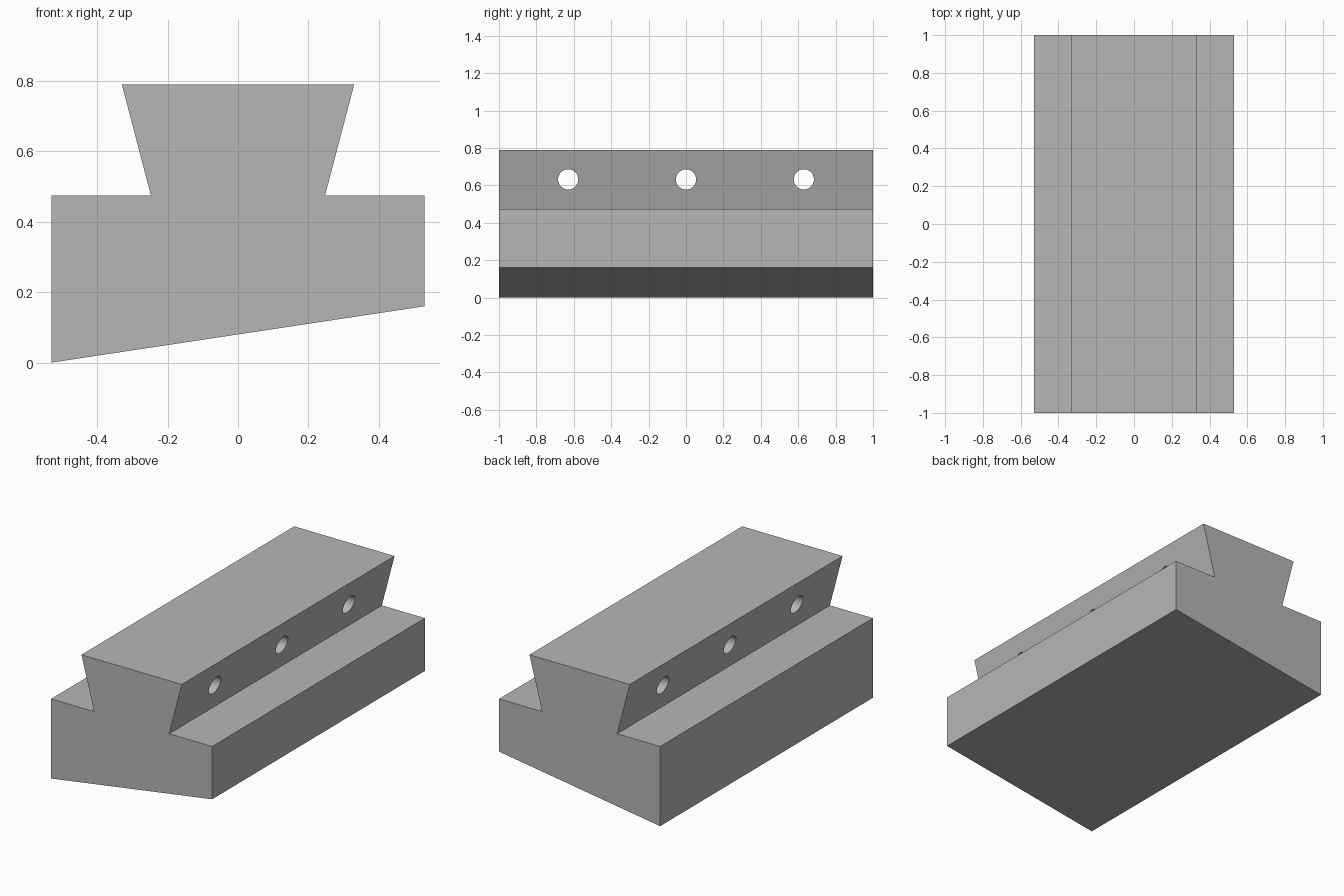
import bpy
import bmesh
import math

cube = bpy.data.objects.get("Cube")
if cube:
    bpy.data.objects.remove(cube, do_unlink=True)

LENGTH = 2.0
HOLE_RADIUS = 0.054
HOLE_HEIGHT = 0.632
HOLE_SPACING = 0.63

# Plain grey material
grey = bpy.data.materials.new("plain_grey")
grey.use_nodes = True
colour = (0.47, 0.47, 0.47, 1.0)
grey.diffuse_color = colour
grey.node_tree.nodes["Principled BSDF"].inputs["Base Color"].default_value = colour


def extruded_profile(name, points, length):
    """Extrude an x-z outline along y, centred on the origin."""
    bm = bmesh.new()
    face = bm.faces.new([bm.verts.new((x, -length / 2, z)) for x, z in points])
    result = bmesh.ops.extrude_face_region(bm, geom=[face])
    moved = [v for v in result["geom"] if isinstance(v, bmesh.types.BMVert)]
    bmesh.ops.translate(bm, verts=moved, vec=(0, length, 0))
    bmesh.ops.recalc_face_normals(bm, faces=bm.faces)
    mesh = bpy.data.meshes.new(name)
    bm.to_mesh(mesh)
    bm.free()
    obj = bpy.data.objects.new(name, mesh)
    bpy.context.collection.objects.link(obj)
    obj.data.materials.append(grey)
    return obj


# Dovetail rail with a sloping underside
rail = extruded_profile("dovetail_rail", [
    (-0.53, 0.0), (0.53, 0.16), (0.53, 0.474), (0.247, 0.474),
    (0.33, 0.79), (-0.33, 0.79), (-0.247, 0.474), (-0.53, 0.474),
], LENGTH)

# Three cross holes through the dovetail
for i in (-1, 0, 1):
    bpy.ops.mesh.primitive_cylinder_add(
        vertices=48, radius=HOLE_RADIUS, depth=1.0,
        location=(0, i * HOLE_SPACING, HOLE_HEIGHT),
        rotation=(0, math.pi / 2, 0))
    cutter = bpy.context.object
    cutter.name = "hole_cutter"
    cutter.hide_render = True
    cutter.data.materials.append(grey)

    cut = rail.modifiers.new("cross_hole", "BOOLEAN")
    cut.operation = "DIFFERENCE"
    cut.solver = "EXACT"
    cut.object = cutter
    bpy.ops.object.select_all(action="DESELECT")
    rail.select_set(True)
    bpy.context.view_layer.objects.active = rail
    bpy.ops.object.modifier_apply(modifier=cut.name)
    bpy.data.objects.remove(cutter, do_unlink=True)

# Smooth hole walls, sharp block edges
bpy.ops.object.shade_smooth_by_angle(angle=math.radians(30))
